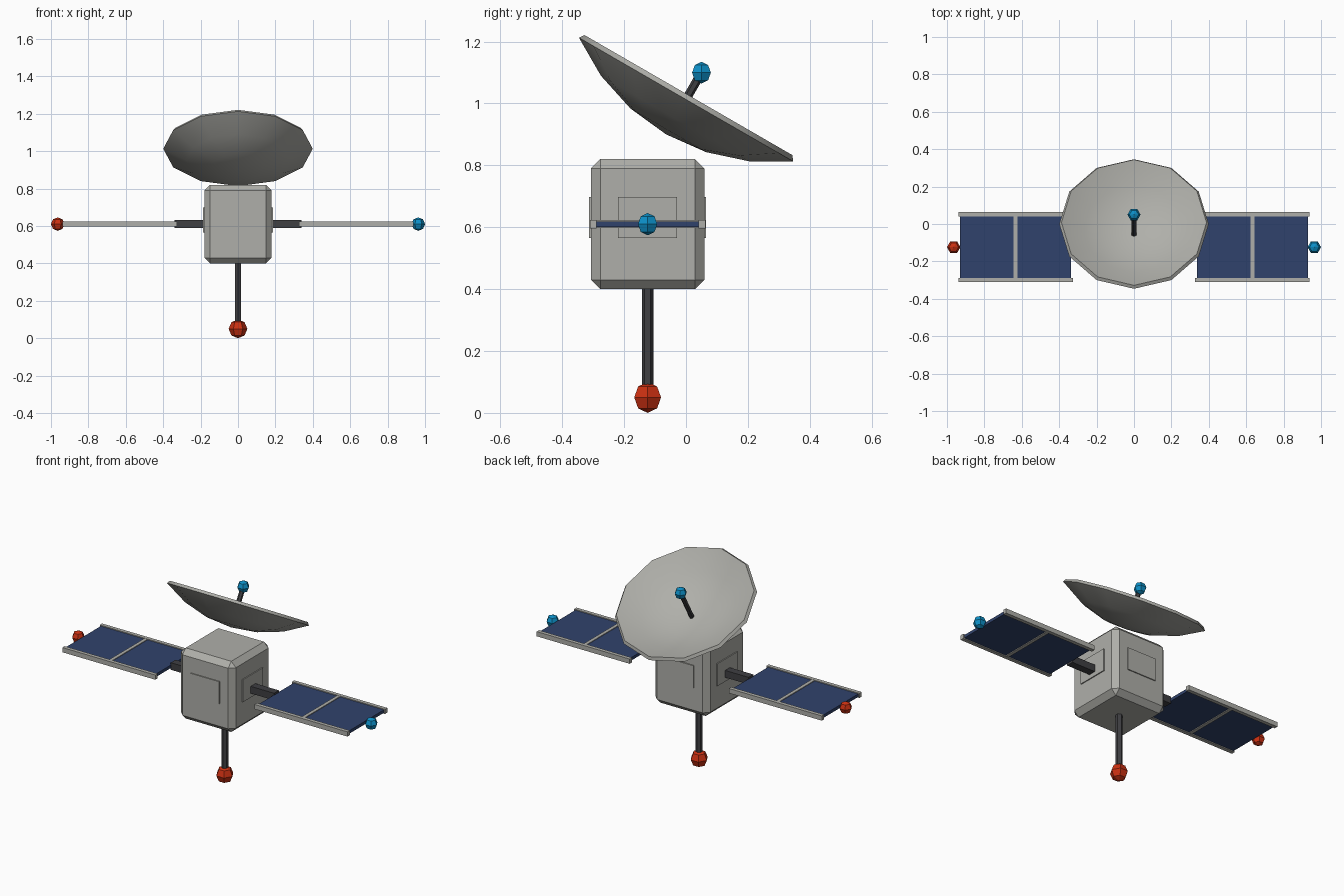
import bpy
import bmesh
from math import pi, sin, cos, radians
from mathutils import Matrix, Vector

default = bpy.data.objects.get("Cube")
if default:
    bpy.data.objects.remove(default, do_unlink=True)


def material(name, rgb):
    m = bpy.data.materials.new(name)
    m.use_nodes = True
    color = (*rgb, 1.0)
    m.diffuse_color = color
    bsdf = next(n for n in m.node_tree.nodes if n.type == "BSDF_PRINCIPLED")
    bsdf.inputs["Base Color"].default_value = color
    return m


GRAY = material("light gray", (0.43, 0.43, 0.40))
DARK = material("dark gray", (0.05, 0.05, 0.055))
NAVY = material("navy blue", (0.03, 0.055, 0.15))
RED = material("signal red", (0.60, 0.03, 0.006))
BLUE = material("signal blue", (0.004, 0.28, 0.58))

MID = Vector((0, -0.124, 0.61))      # centre of the body
DISH = Vector((0, 0, 1.013))         # centre of the dish rim
TILT = Matrix.Rotation(radians(-30), 4, "X")


def finish(name, bm, mat):
    bmesh.ops.recalc_face_normals(bm, faces=bm.faces)
    mesh = bpy.data.meshes.new(name)
    bm.to_mesh(mesh)
    bm.free()
    mesh.materials.append(mat)
    obj = bpy.data.objects.new(name, mesh)
    bpy.context.collection.objects.link(obj)
    return obj


def box(name, center, size, mat, bevel=0):
    bm = bmesh.new()
    bmesh.ops.create_cube(bm, size=1)
    bmesh.ops.scale(bm, vec=size, verts=bm.verts)
    if bevel:
        bmesh.ops.bevel(bm, geom=bm.edges[:], offset=bevel, segments=1,
                        affect="EDGES", profile=0.5)
    bmesh.ops.translate(bm, vec=center, verts=bm.verts)
    return finish(name, bm, mat)


def lathe(name, profile, sides, mat, center, phase=0.0, turn=None):
    """Revolve (radius, height) points, starting and ending on the axis."""
    bm = bmesh.new()
    rings = []
    for r, z in profile:
        count = sides if r > 1e-6 else 1
        angles = [phase + 2 * pi * i / sides for i in range(count)]
        rings.append([bm.verts.new((r * cos(a), r * sin(a), z)) for a in angles])
    for a, b in zip(rings, rings[1:]):
        for i in range(sides):
            j = (i + 1) % sides
            corners = [a[i % len(a)], a[j % len(a)], b[j % len(b)], b[i % len(b)]]
            bm.faces.new(list(dict.fromkeys(corners)))
    if turn:
        bm.transform(turn)
    bmesh.ops.translate(bm, vec=center, verts=bm.verts)
    return finish(name, bm, mat)


def ball(name, center, r, mat):
    arc = [(r * sin(pi * i / 4), -r * cos(pi * i / 4)) for i in range(5)]
    return lathe(name, arc, 6, mat, center)


def rod(name, center, r, low, high, turn=None):
    profile = [(0, low), (r, low), (r, high), (0, high)]
    return lathe(name, profile, 6, DARK, center, pi / 2, turn)


# Body with a hatch on each of its four sides
box("body", MID, (0.36, 0.366, 0.42), GRAY, bevel=0.03)
for side, dx, dy in (("left", 1, 0), ("right", -1, 0), ("front", 0, -1), ("back", 0, 1)):
    center = MID + Vector((dx * 0.18, dy * 0.183, 0.021))
    size = (0.012 if dx else 0.19, 0.012 if dy else 0.19, 0.133)
    box(side + "_hatch", center, size, GRAY)

# Solar wings, mirrored left and right
for side, s, lamp in (("left", 1, BLUE), ("right", -1, RED)):
    def at(x, y=0.0):
        return MID + Vector((s * x, y, 0))
    box(side + "_arm", at(0.255), (0.17, 0.045, 0.042), DARK)
    box(side + "_solar_panel", at(0.634), (0.594, 0.34, 0.018), NAVY)
    box(side + "_panel_divider", at(0.634), (0.02, 0.34, 0.026), GRAY)
    for end, e in (("front", -1), ("back", 1)):
        box(f"{side}_{end}_rail", at(0.632, e * 0.176), (0.612, 0.022, 0.028), GRAY)
    ball(side + "_wing_lamp", at(0.964), 0.036, lamp)

# Lower mast with its lamp
rod("mast", (0, MID.y, 0), 0.019, 0.06, 0.41)
ball("mast_lamp", (0, MID.y, 0.05), 0.05, RED)

# Tilted dish: a thick spherical cap
R = 0.68
top = R * cos(radians(36))
steps = [radians(a) for a in (0, 12, 24, 36)]
outer = [(R * sin(a), top - R * cos(a)) for a in steps]
inner = [((R - 0.02) * sin(a), top - (R - 0.02) * cos(a)) for a in reversed(steps)]
dish = lathe("dish", outer + inner, 12, GRAY, DISH, turn=TILT)
bpy.ops.object.select_all(action="DESELECT")
dish.select_set(True)
bpy.context.view_layer.objects.active = dish
bpy.ops.object.shade_smooth_by_angle(angle=radians(35))

# Feed rod and receiver ball on the dish axis
rod("feed_rod", DISH, 0.014, -0.12, 0.09, TILT)
ball("feed_receiver", DISH + TILT @ Vector((0, 0, 0.1)), 0.035, BLUE)
